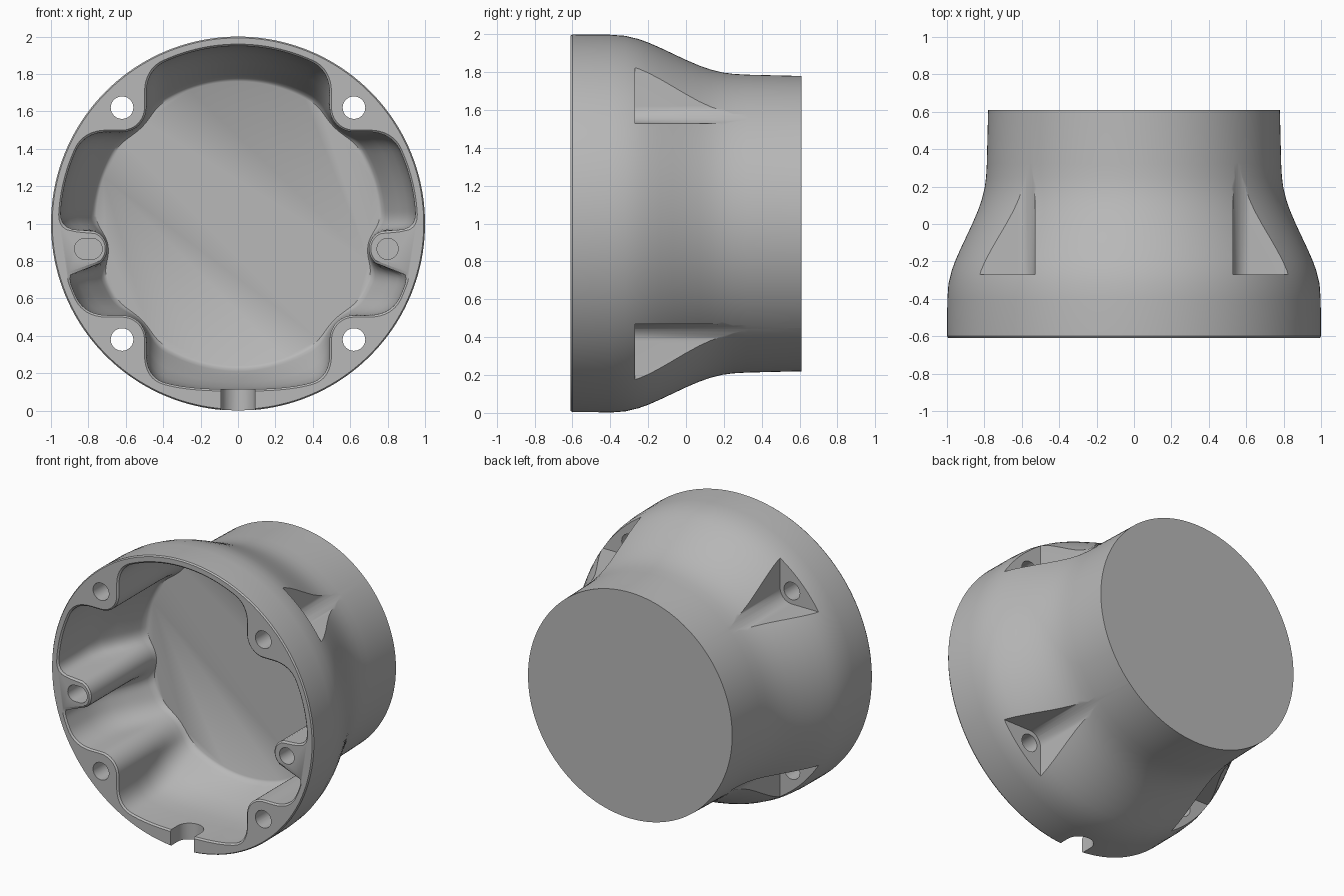
import bpy, bmesh
from math import sin, cos, pi, hypot

cube = bpy.data.objects.get("Cube")
if cube:
    bpy.data.objects.remove(cube, do_unlink=True)

CZ = 1.0                       # height of the housing axis
FRONT, BACK = -0.61, 0.61
SCREW, SCREW_R = 0.62, 0.06    # screw offset from the axis
PIN_X, PIN_Z = 0.8, -0.135     # locating pin holes

grey = bpy.data.materials.new("plain grey")
grey.use_nodes = True
colour = (0.48, 0.48, 0.48, 1)
grey.diffuse_color = colour
grey.node_tree.nodes["Principled BSDF"].inputs["Base Color"].default_value = colour


def loft(name, rings):
    """Closed solid through equal-length rings of (x, y, z) points."""
    bm = bmesh.new()
    loops = [[bm.verts.new(p) for p in ring] for ring in rings]
    n = len(loops[0])
    for a, b in zip(loops, loops[1:]):
        for i in range(n):
            j = (i + 1) % n
            bm.faces.new((a[i], a[j], b[j], b[i]))
    bm.faces.new(loops[0])
    bm.faces.new(loops[-1])
    bmesh.ops.recalc_face_normals(bm, faces=bm.faces)
    mesh = bpy.data.meshes.new(name)
    bm.to_mesh(mesh)
    bm.free()
    mesh.materials.append(grey)
    obj = bpy.data.objects.new(name, mesh)
    bpy.context.collection.objects.link(obj)
    return obj


def prism(name, outline, y0, y1):
    """Extrude an (x, z) outline, measured from the axis, along y."""
    return loft(name, [[(x, y, z + CZ) for x, z in outline] for y in (y0, y1)])


def arc(cx, cy, r, start, end, steps):
    return [(cx + r * cos(start + (end - start) * i / steps),
             cy + r * sin(start + (end - start) * i / steps)) for i in range(steps + 1)]


def slot(cx, cz, r, half):
    """Round-ended slot outline; half is half the straight length."""
    return (arc(cx + half, cz, r, -pi / 2, pi / 2, 16)
            + arc(cx - half, cz, r, pi / 2, 1.5 * pi, 16))


def cut(body, cutter):
    cutter.hide_render = True
    mod = body.modifiers.new("cut", 'BOOLEAN')
    mod.operation = 'DIFFERENCE'
    mod.solver = 'EXACT'
    mod.object = cutter
    bpy.context.view_layer.objects.active = body
    bpy.ops.object.modifier_apply(modifier=mod.name)
    bpy.data.objects.remove(cutter, do_unlink=True)


# Outer shell: bell profile revolved about the y axis
shell = [(FRONT, 0.993), (-0.6, 1.0), (-0.4, 0.998), (-0.32, 0.992), (-0.25, 0.975),
         (-0.2, 0.957), (-0.14, 0.931), (-0.07, 0.898), (0.0, 0.865), (0.07, 0.835),
         (0.13, 0.814), (0.19, 0.799), (0.25, 0.791), (0.32, 0.787), (BACK, 0.78)]
SIDES = 160
housing = loft("housing", [
    [(r * cos(2 * pi * i / SIDES), y, CZ + r * sin(2 * pi * i / SIDES)) for i in range(SIDES)]
    for y, r in shell])


# Cavity: round wall blended with screw bosses, pin bosses and a flat bottom
def blend(a, b, k=0.1):
    h = max(k - abs(a - b), 0) / k
    return max(a, b) + h * h * k / 4


def cavity_field(x, z, wall):
    d = blend(hypot(x, z) - wall, -0.89 - z)
    boss = 0.13 - hypot(max(SCREW - abs(x), 0), max(SCREW - abs(z), 0))
    pin = 0.1 - hypot(max(PIN_X - abs(x), 0), z - PIN_Z)
    return blend(blend(d, boss), pin)


def cavity_ring(y, wall, grow=0.0):
    ring = []
    count = 360
    for i in range(count):
        c, s = cos(2 * pi * i / count), sin(2 * pi * i / count)
        lo = 0.5
        while lo < 1 and cavity_field(c * (lo + 0.01), s * (lo + 0.01), wall) < grow:
            lo += 0.01
        hi = lo + 0.01
        for _ in range(8):
            mid = (lo + hi) / 2
            if cavity_field(c * mid, s * mid, wall) < grow:
                lo = mid
            else:
                hi = mid
        ring.append((c * lo, y, CZ + s * lo))
    return ring


inner = [(-0.6, 0.95), (-0.4, 0.947), (-0.3, 0.937), (-0.2, 0.908), (-0.1, 0.862),
         (0.0, 0.815), (0.06, 0.79), (0.09, 0.775), (0.1, 0.76)]
rings = [cavity_ring(-0.7, 0.95, 0.01), cavity_ring(FRONT, 0.95, 0.01)]
rings += [cavity_ring(y, r) for y, r in inner]
cut(housing, loft("cavity_cutter", rings))

# Screw pockets outside, and screw holes through their floors
for sx in (-1, 1):
    for sz in (-1, 1):
        corner = arc(SCREW, SCREW, 0.09, pi, 1.5 * pi, 12)
        corner = [(0.53, 1.3)] + corner + [(1.3, 0.53), (1.3, 1.3)]
        cut(housing, prism("pocket_cutter", [(sx * x, sz * z) for x, z in corner], -0.27, 0.42))
        hole = slot(sx * SCREW, sz * SCREW, SCREW_R, 0.0005)
        cut(housing, prism("screw_cutter", hole, -0.7, -0.2))

# Blind locating holes: round on the left, slotted on the right
for side, half in ((1, 0.0005), (-1, 0.018)):
    hole = slot(side * PIN_X, PIN_Z, 0.056, half)
    cut(housing, prism("pin_cutter", hole, -0.7, -0.4))

# Cable notch through the bottom rim
notch = [(-0.09, -0.8)] + [(0.09, -0.8)] + arc(0, -0.53, 0.09, 0, pi, 20)
cut(housing, loft("notch_cutter", [[(x, y, z) for x, y in notch] for z in (-0.1, 0.2)]))

# Smooth curved walls, keep machined edges sharp
bpy.ops.object.select_all(action='DESELECT')
housing.select_set(True)
bpy.context.view_layer.objects.active = housing
bpy.ops.object.shade_smooth_by_angle(angle=0.6)
